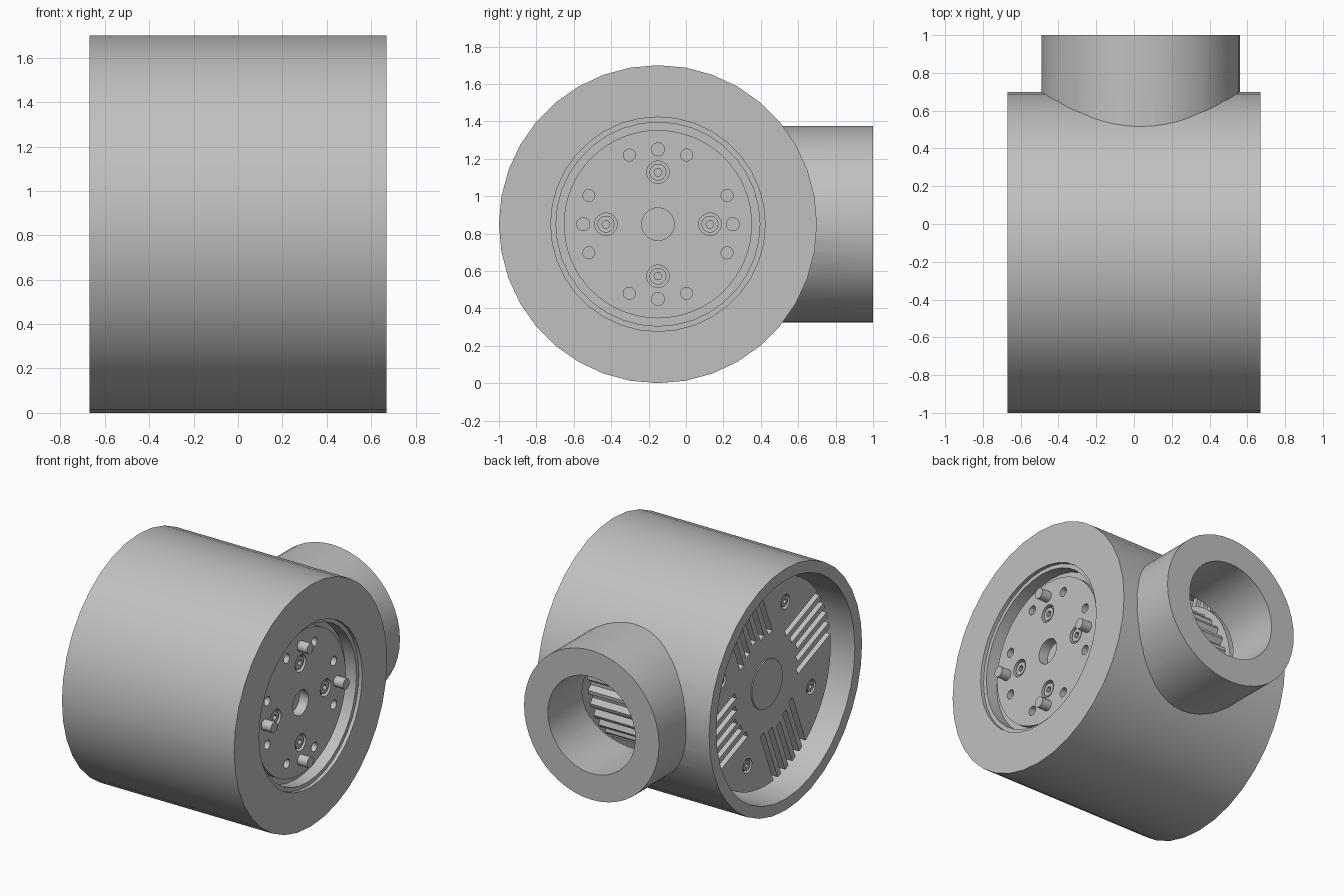
import bpy, bmesh, math
from mathutils import Matrix, Vector

CY, CZ = -0.15, 0.85          # main axis, parallel to x
PORT_X = 0.035                # side port axis, parallel to y

if "Cube" in bpy.data.objects:
    bpy.data.objects.remove(bpy.data.objects["Cube"], do_unlink=True)

grey = bpy.data.materials.new("light_grey")
grey.use_nodes = True
colour = (0.53, 0.53, 0.53, 1)
grey.diffuse_color = colour
grey.node_tree.nodes["Principled BSDF"].inputs["Base Color"].default_value = colour


def make(name, bm):
    bmesh.ops.recalc_face_normals(bm, faces=bm.faces)
    mesh = bpy.data.meshes.new(name)
    bm.to_mesh(mesh)
    bm.free()
    mesh.materials.append(grey)
    ob = bpy.data.objects.new(name, mesh)
    bpy.context.scene.collection.objects.link(ob)
    return ob


def activate(ob):
    bpy.ops.object.select_all(action='DESELECT')
    ob.select_set(True)
    bpy.context.view_layer.objects.active = ob


def smooth(ob):
    activate(ob)
    bpy.ops.object.shade_smooth_by_angle(angle=math.radians(30))


def cut(ob, *cutters):
    activate(ob)
    for c in cutters:
        mod = ob.modifiers.new("cut", 'BOOLEAN')
        mod.operation, mod.solver, mod.object = 'DIFFERENCE', 'EXACT', c
        bpy.ops.object.modifier_apply(modifier=mod.name)
        bpy.data.objects.remove(c, do_unlink=True)


def polar(r, deg):
    a = math.radians(deg)
    return r * math.cos(a), r * math.sin(a)


def rod(bm, x0, x1, r, u=0, v=0, n=24):
    """Cylinder parallel to x, offset (u, v) from the main axis."""
    m = Matrix.Translation(((x0 + x1) / 2, CY + u, CZ + v)) @ Matrix.Rotation(math.pi / 2, 4, 'Y')
    bmesh.ops.create_cone(bm, cap_ends=True, segments=n, radius1=r, radius2=r,
                          depth=x1 - x0, matrix=m)


def rods(name, specs):
    bm = bmesh.new()
    for s in specs:
        rod(bm, *s)
    return make(name, bm)


def lathe(name, profile, n=36):
    """Closed (x, radius) profile turned about the main axis."""
    bm = bmesh.new()
    rings = [[bm.verts.new((x, CY + r * math.cos(2 * math.pi * i / n),
                            CZ + r * math.sin(2 * math.pi * i / n))) for i in range(n)]
             for x, r in profile]
    for a, b in zip(rings, rings[1:] + rings[:1]):
        for i in range(n):
            j = (i + 1) % n
            bm.faces.new((a[i], a[j], b[j], b[i]))
    return make(name, bm)


def side_cylinder(name, y0, y1, r):
    bm = bmesh.new()
    m = Matrix.Translation((PORT_X, (y0 + y1) / 2, CZ)) @ Matrix.Rotation(math.pi / 2, 4, 'X')
    bmesh.ops.create_cone(bm, cap_ends=True, segments=48, radius1=r, radius2=r,
                          depth=y1 - y0, matrix=m)
    return make(name, bm)


# Outer housing: open at one end, stepped round opening at the other
housing = lathe("housing", [(-0.67, 0.85), (0.67, 0.85), (0.67, 0.573), (0.645, 0.573),
                            (0.645, 0.545), (0.56, 0.545), (0.56, 0.45), (0.45, 0.45),
                            (0.45, 0.77), (-0.67, 0.77)])
cut(housing, side_cylinder("bore_cutter", 0.1, 1.2, 0.34))
smooth(housing)

# Side port, trimmed to the curve of the housing
port = side_cylinder("side_port", 0.2, 1.0, 0.525)
cut(port, side_cylinder("bore_cutter", 0.1, 1.2, 0.34),
    rods("trim_cutter", [(-0.8, 0.8, 0.81, 0, 0, 72)]))
smooth(port)

# Output flange with centre hole, bolt holes and counterbores
FACE = 0.592
flange = rods("output_flange", [(0.44, FACE, 0.503, 0, 0, 64)])
quarters = [90 * k for k in range(4)]
holes = [(FACE - 0.07, FACE + 0.1, 0.087, 0, 0, 32)]
holes += [(FACE - 0.06, FACE + 0.1, 0.032, *polar(0.4, 22.5 + 45 * k)) for k in range(8)]
holes += [(FACE - 0.035, FACE + 0.1, 0.06, *polar(0.278, a)) for a in quarters]
cut(flange, rods("hole_cutter", holes))
smooth(flange)

# Flange bolts with sockets, and locating pins
bolts = rods("flange_bolts", [(FACE - 0.05, FACE - 0.008, 0.045, *polar(0.278, a))
                              for a in quarters])
cut(bolts, rods("socket_cutter", [(FACE - 0.03, FACE + 0.1, 0.022, *polar(0.278, a), 6)
                                  for a in quarters]))
smooth(bolts)
smooth(rods("locating_pins", [(FACE - 0.05, FACE + 0.075, 0.037, *polar(0.4, a))
                              for a in quarters]))

# Inner casing with lengthwise fins
bm = bmesh.new()
TEETH = 36
ring = []
for i in range(TEETH * 4):
    u, v = polar(0.6 if i % 4 < 2 else 0.565, 360 * i / (TEETH * 4))
    ring.append(bm.verts.new((-0.41, CY + u, CZ + v)))
base = bm.faces.new(ring)
ext = bmesh.ops.extrude_face_region(bm, geom=[base])
bmesh.ops.translate(bm, vec=Vector((0.87, 0, 0)),
                    verts=[g for g in ext["geom"] if isinstance(g, bmesh.types.BMVert)])
make("finned_casing", bm)

# Rear heat sink: slotted plate over a backing disc
BACK = -0.52
TILT = 158
sink = rods("heat_sink", [(BACK, -0.45, 0.715, 0, 0, 64)])
bm = bmesh.new()
for q in quarters:
    for k in range(-2, 3):
        start = 0.36 - 0.03 * abs(k)
        m = (Matrix.Translation((BACK, CY, CZ)) @ Matrix.Rotation(math.radians(TILT + q), 4, 'X')
             @ Matrix.Translation((0, start + 0.3, 0.085 * k))
             @ Matrix.Diagonal((0.3, 0.6, 0.045, 1)))
        bmesh.ops.create_cube(bm, size=1, matrix=m)
slots = make("slot_cutter", bm)
wells = [(BACK - 0.1, BACK + 0.03, 0.05, *polar(0.54, TILT + 45 + q)) for q in quarters]
cut(sink, slots, rods("well_cutter", wells))
smooth(sink)
smooth(rods("sink_backing", [(-0.46, -0.39, 0.64, 0, 0, 64)]))
smooth(rods("sink_hub", [(BACK - 0.008, BACK + 0.02, 0.17, 0, 0, 40)]))

# Heat sink screws
screws = rods("sink_screws", [(BACK + 0.005, BACK + 0.05, 0.036, *polar(0.54, TILT + 45 + q))
                              for q in quarters])
cut(screws, rods("socket_cutter", [(BACK - 0.1, BACK + 0.025, 0.018,
                                    *polar(0.54, TILT + 45 + q), 6) for q in quarters]))
smooth(screws)
